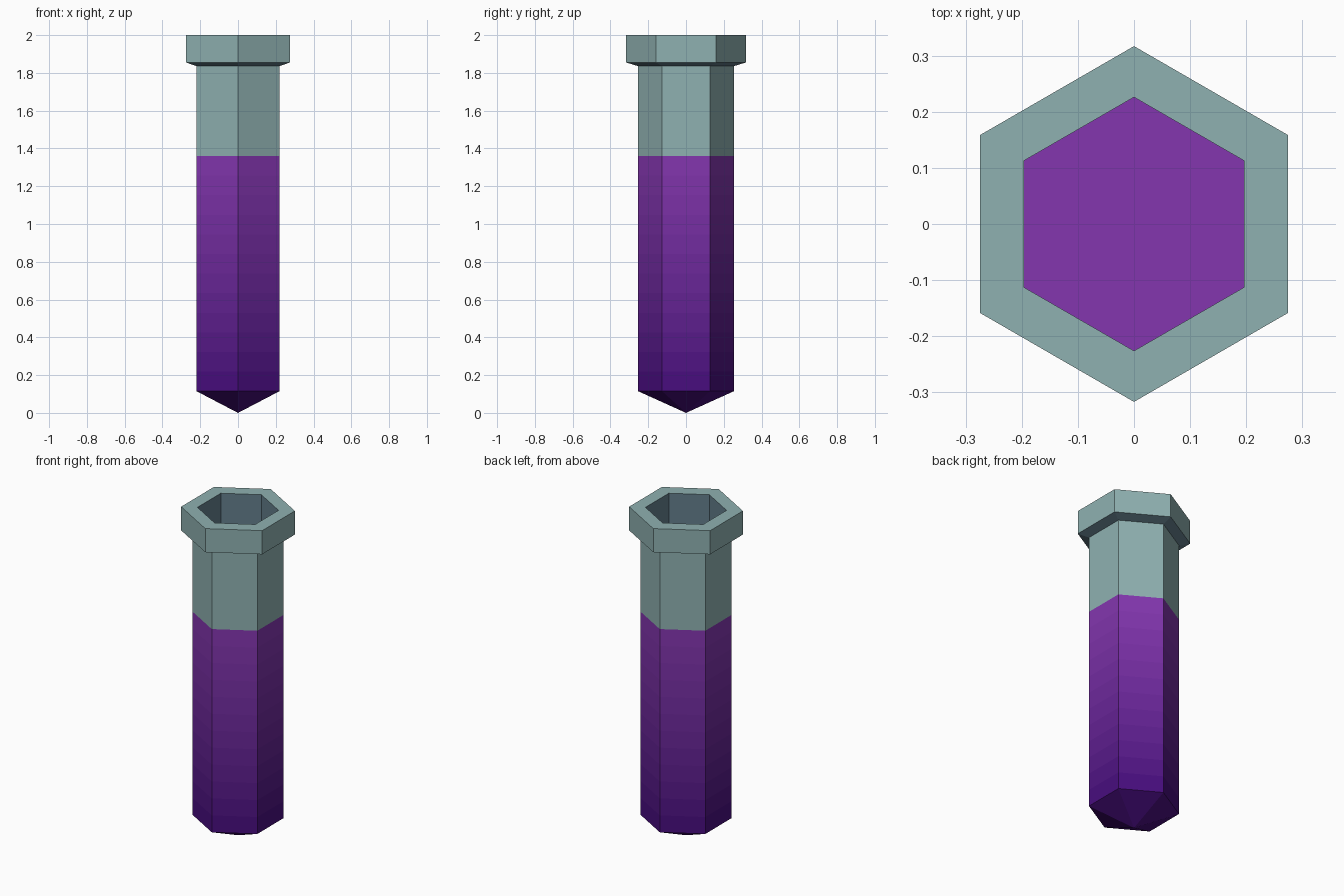
import bpy, bmesh, math

if "Cube" in bpy.data.objects:
    bpy.data.objects.remove(bpy.data.objects["Cube"])

SIDES = 6


def material(name, rgb):
    m = bpy.data.materials.new(name)
    m.diffuse_color = (*rgb, 1)
    m.use_nodes = True
    m.node_tree.nodes["Principled BSDF"].inputs["Base Color"].default_value = m.diffuse_color
    return m


def hex_lathe(name, profile, mats, seg_mats):
    """Revolve (radius, z) points into a flat-sided hexagonal surface with corners on the y axis."""
    bm = bmesh.new()
    rings = []
    for r, z in profile:
        if r == 0:
            rings.append([bm.verts.new((0, 0, z))] * SIDES)
        else:
            angles = [math.pi / 2 + math.tau * i / SIDES for i in range(SIDES)]
            rings.append([bm.verts.new((r * math.cos(a), r * math.sin(a), z)) for a in angles])
    for k, (lo, hi) in enumerate(zip(rings, rings[1:])):
        for i in range(SIDES):
            j = (i + 1) % SIDES
            quad = list(dict.fromkeys([lo[i], lo[j], hi[j], hi[i]]))
            bm.faces.new(quad).material_index = seg_mats[k]
    mesh = bpy.data.meshes.new(name)
    bm.to_mesh(mesh)
    bm.free()
    for m in mats:
        mesh.materials.append(m)
    obj = bpy.data.objects.new(name, mesh)
    bpy.context.collection.objects.link(obj)
    return obj


R_BODY, R_RIM, R_HOLE = 0.254, 0.317, 0.226
Z_TIP, Z_FILL, Z_NECK, Z_RIM, Z_TOP = 0.115, 1.36, 1.836, 1.855, 2.0

# Empty glass upper part: outer wall, flared rim and inner wall
glass = material("glass", (0.275, 0.44, 0.44))
inside = material("glass_inside", (0.127, 0.21, 0.262))
hex_lathe("glass_tube",
          [(R_BODY, Z_FILL), (R_BODY, Z_NECK), (R_RIM, Z_RIM), (R_RIM, Z_TOP),
           (R_HOLE, Z_TOP), (R_HOLE, Z_FILL)],
          [glass, inside], [0, 1, 0, 0, 1])

# Filled lower part: pointed base, walls shading from dark to light purple, flat liquid surface
BANDS = 12
dark, light = (0.065, 0.004, 0.21), (0.23, 0.037, 0.43)
purples = [material(f"liquid_{i}", [d + (l - d) * i / (BANDS - 1) for d, l in zip(dark, light)])
           for i in range(BANDS)]
walls = [(R_BODY, Z_TIP + (Z_FILL - Z_TIP) * i / BANDS) for i in range(BANDS + 1)]
hex_lathe("liquid_body", [(0, 0)] + walls + [(0, Z_FILL)],
          purples, [0] + list(range(BANDS)) + [BANDS - 1])
